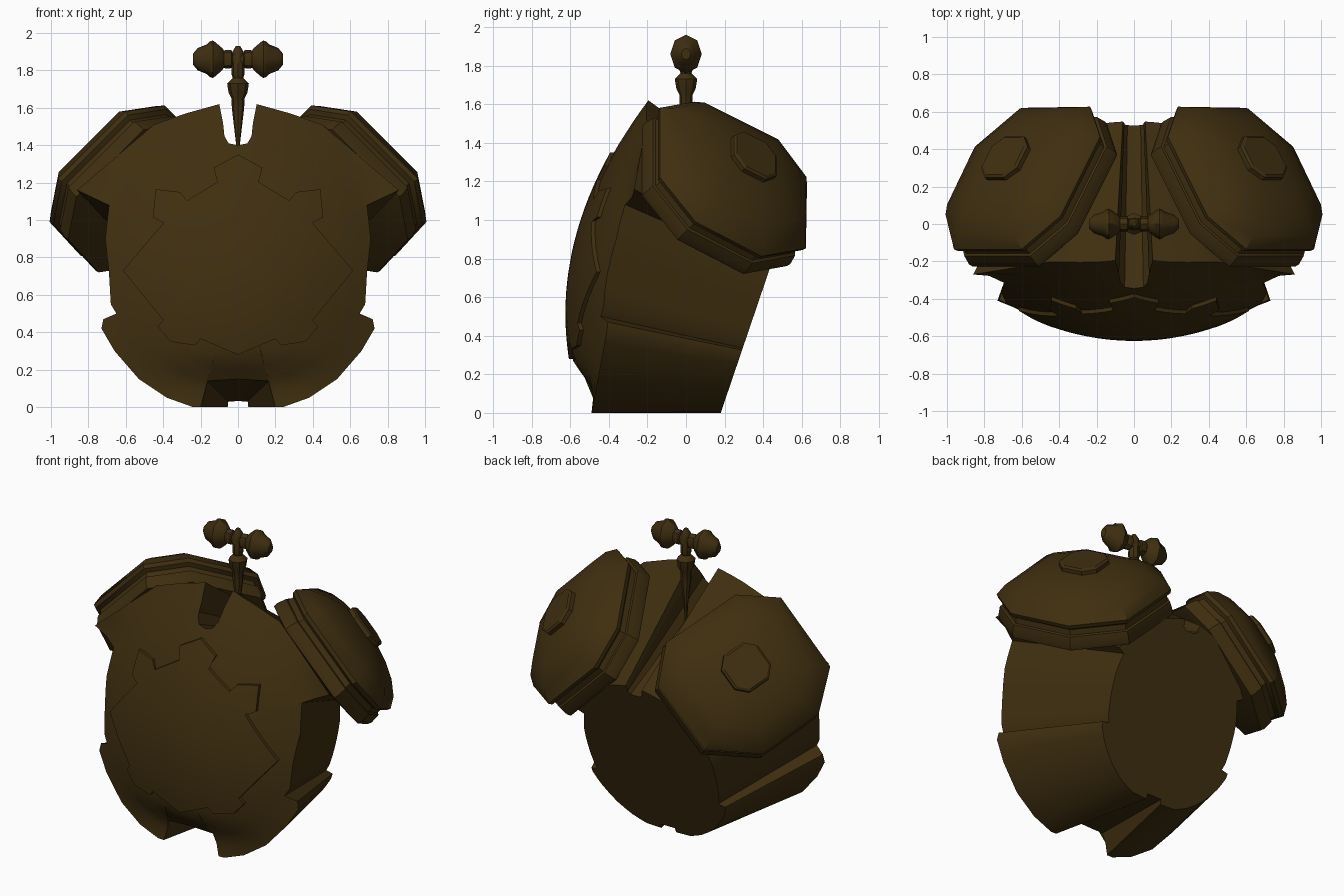
import bpy, bmesh, math
from mathutils import Vector, Matrix

cube = bpy.data.objects.get("Cube")
if cube:
    bpy.data.objects.remove(cube)

bronze = bpy.data.materials.new("dark_bronze")
COLOUR = (0.05, 0.028, 0.005, 1)
bronze.diffuse_color = COLOUR
bronze.use_nodes = True
bronze.node_tree.nodes["Principled BSDF"].inputs["Base Color"].default_value = COLOUR


def loft(name, rings, angle=30):
    """Skin closed rings of equal length and cap both ends."""
    bm = bmesh.new()
    loops = [[bm.verts.new(p) for p in ring] for ring in rings]
    n = len(loops[0])
    for a, b in zip(loops, loops[1:]):
        for i in range(n):
            j = (i + 1) % n
            bm.faces.new((a[i], a[j], b[j], b[i]))
    bm.faces.new(loops[0])
    bm.faces.new(loops[-1])
    bmesh.ops.remove_doubles(bm, verts=bm.verts, dist=0.0005)
    bmesh.ops.recalc_face_normals(bm, faces=bm.faces)
    mesh = bpy.data.meshes.new(name)
    bm.to_mesh(mesh)
    bm.free()
    obj = bpy.data.objects.new(name, mesh)
    bpy.context.collection.objects.link(obj)
    mesh.materials.append(bronze)
    bpy.ops.object.select_all(action='DESELECT')
    obj.select_set(True)
    bpy.context.view_layer.objects.active = obj
    bpy.ops.object.shade_smooth_by_angle(angle=math.radians(angle))
    return obj


def mirrored(half):
    """Subdivide a half outline, then close it across x = 0."""
    fine = []
    for (x0, z0), (x1, z1) in zip(half, half[1:]):
        n = math.ceil(math.hypot(x1 - x0, z1 - z0) / 0.1)
        fine += [(x0 + (x1 - x0) * i / n, z0 + (z1 - z0) * i / n) for i in range(n)]
    fine.append(half[-1])
    return fine + [(-x, z) for x, z in reversed(fine[1:-1])]


def front_y(x, z):
    """Leaning, domed front surface that tucks under at the bottom."""
    dome = max(0, 1 - (x / 0.79) ** 2 - ((z - 0.8) / 0.85) ** 2)
    tuck = min(1, (z / 0.24) ** 2)
    return -0.49 + 0.19 * z - 0.24 * dome * tuck


def dome_rings(outline, mid, lift, steps):
    rings = []
    for t in steps:
        pts = [(x * t, mid + (z - mid) * t) for x, z in outline]
        rings.append([(x, front_y(x, z) - lift, z) for x, z in pts])
    return rings


# Body: notched front outline tapering to a rounder, tilted back
body_outline = mirrored([
    (0, 1.4), (0.05, 1.41), (0.085, 1.47), (0.08, 1.52), (0.1, 1.62),
    (0.28, 1.57), (0.45, 1.51), (0.86, 1.16), (0.69, 1.08), (0.71, 0.9),
    (0.69, 0.72), (0.68, 0.55), (0.65, 0.5), (0.72, 0.47), (0.73, 0.42),
    (0.66, 0.3), (0.53, 0.15), (0.38, 0.05), (0.24, 0), (0.2, 0),
    (0.165, 0.14), (0, 0.15)])
MID = 0.75


def back_point(x, z):
    if abs(x) < 0.21 and z < 0.2:  # the bottom notch narrows to the rear
        x *= 0.4
    r = math.hypot(x, z - MID)
    s = (0.53 + 0.28 * (r - MID)) / r
    bz = max(0, 0.52 + (z - MID) * s)
    waist = 0.92 if z > 0.48 else 0.98
    return (x * s * waist, 0.18 + 0.34 * bz, bz)


back = [back_point(x, z) for x, z in body_outline]
loft("body", [back] + dome_rings(body_outline, MID, 0,
                                 [1 - 0.1 * i for i in range(10)]), 35)

# Raised jagged plate on the front
plate_outline = mirrored([
    (0, 1.35), (0.13, 1.28), (0.1, 1.21), (0.28, 1.1), (0.31, 1.15),
    (0.44, 1.165), (0.455, 1.015), (0.39, 0.995), (0.615, 0.73),
    (0.4, 0.465), (0.43, 0.43), (0.36, 0.35), (0.23, 0.33), (0.2, 0.365),
    (0, 0.28)])
plate = dome_rings(plate_outline, 0.78, 0.02, [1 - 0.1 * i for i in range(10)])
base = dome_rings(plate_outline, 0.78, -0.03, (1,))
loft("front_plate", base + plate, 35)

# Shoulder pods: octagons stacked along a diagonal axis
AXIS = Vector((1, 1, 1)).normalized()
E1 = Vector((-1, 0, 1)).normalized()
E2 = AXIS.cross(E1)
POD_BASE = Vector((0.5, 0.165, 1.14))
POD = [(0.41, 0.25), (0.24, 0.467), (-0.27, 0.467), (-0.465, 0.24),
       (-0.475, -0.18), (-0.255, -0.46), (0.22, -0.467), (0.41, -0.27)]
BOSS = [(0.135, 0.07), (0.07, 0.135), (-0.07, 0.135), (-0.135, 0.07),
        (-0.135, -0.07), (-0.07, -0.135), (0.07, -0.135), (0.135, -0.07)]


def pod_ring(h, s, corners, side):
    pts = [POD_BASE + AXIS * h + E1 * u * s + E2 * v * s for u, v in corners]
    return [(p.x * side, p.y, p.z) for p in pts]


pod_profile = [(-0.04, 0.85), (-0.025, 0.99), (0, 1), (0.06, 0.975),
               (0.065, 0.945), (0.1, 0.935), (0.115, 0.985), (0.14, 1),
               (0.2, 0.9), (0.255, 0.71), (0.29, 0.5), (0.31, 0.3), (0.315, 0.12)]
boss_profile = [(0.27, 1), (0.335, 1), (0.345, 0.9)]
for side, label in ((1, "left"), (-1, "right")):
    loft(label + "_shoulder_pod",
         [pod_ring(h, s, POD, side) for h, s in pod_profile], 38)
    loft(label + "_pod_boss",
         [pod_ring(h, s, BOSS, side) for h, s in boss_profile], 24)


def lathe(name, profile, sides, matrix):
    """Turn (height, radius) pairs around local z."""
    rings = []
    for h, r in profile:
        ring = []
        for i in range(sides):
            t = 2 * math.pi * i / sides
            ring.append(matrix @ Vector((r * math.cos(t), r * math.sin(t), h)))
        rings.append(ring)
    return loft(name, rings, 40)


# Stem with collar and finial
lathe("stem", [(1.25, 0.006), (1.42, 0.012), (1.6, 0.033), (1.65, 0.035),
               (1.68, 0.05), (1.73, 0.058), (1.76, 0.028), (1.78, 0.035),
               (1.81, 0.035), (1.9, 0.03), (1.93, 0.012)], 8, Matrix())

# Crossbar with a faceted bulb at each end
half_bar = [(0, 0.035), (0.03, 0.035), (0.035, 0.048), (0.065, 0.05),
            (0.075, 0.045), (0.085, 0.06), (0.12, 0.09), (0.135, 0.1),
            (0.15, 0.095), (0.165, 0.08), (0.215, 0.06), (0.24, 0.03)]
bar = [(-h, r) for h, r in reversed(half_bar[1:])] + half_bar
place = (Matrix.Translation((0, 0, 1.86)) @ Matrix.Diagonal((1, 0.82, 1, 1))
         @ Matrix.Rotation(math.pi / 2, 4, 'Y'))
lathe("crossbar", bar, 8, place)
